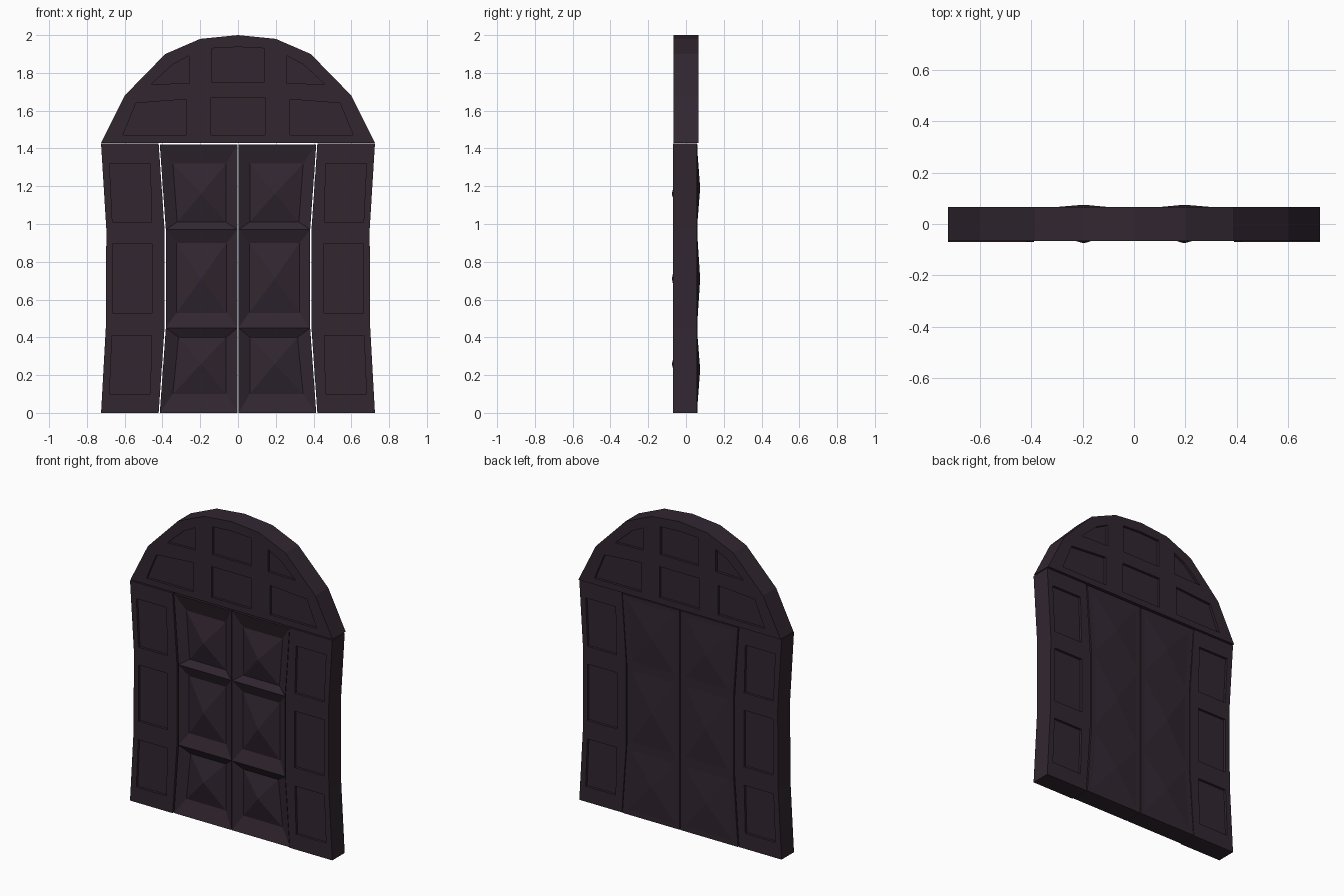
import bpy
import bmesh

cube = bpy.data.objects.get("Cube")
if cube:
    bpy.data.objects.remove(cube, do_unlink=True)

# Single dark plum colour
wood = bpy.data.materials.new("dark plum wood")
wood.use_nodes = True
COLOUR = (0.031, 0.0195, 0.030, 1)
wood.diffuse_color = COLOUR
bsdf = wood.node_tree.nodes["Principled BSDF"]
bsdf.inputs["Base Color"].default_value = COLOUR
bsdf.inputs["Roughness"].default_value = 0.8


def finish(name, bm):
    bmesh.ops.remove_doubles(bm, verts=bm.verts, dist=0.0005)
    bmesh.ops.recalc_face_normals(bm, faces=bm.faces)
    mesh = bpy.data.meshes.new(name)
    bm.to_mesh(mesh)
    bm.free()
    mesh.materials.append(wood)
    bpy.context.collection.objects.link(bpy.data.objects.new(name, mesh))


def ring(bm, pts, y):
    return [bm.verts.new((x, y, z)) for x, z in pts]


def bridge(bm, a, b):
    n = len(a)
    for i in range(n):
        j = (i + 1) % n
        bm.faces.new((a[i], a[j], b[j], b[i]))


def loop_edges(bm, vs):
    return [bm.edges.new((vs[i], vs[(i + 1) % len(vs)])) for i in range(len(vs))]


def slab(name, outline, panels, y_front, y_back, depth=0.016):
    """Flat slab with sunken panels on the front and the back."""
    bm = bmesh.new()
    rims = []
    for y, inward in ((y_front, depth), (y_back, -depth)):
        rim = ring(bm, outline, y)
        rims.append(rim)
        mouths = [ring(bm, p, y) for p in panels]
        edges = loop_edges(bm, rim)
        for m in mouths:
            edges += loop_edges(bm, m)
        bmesh.ops.triangle_fill(bm, edges=edges, use_beauty=True,
                                normal=(0, -1 if inward > 0 else 1, 0))
        for p, m in zip(panels, mouths):
            floor = ring(bm, p, y + inward)
            bridge(bm, m, floor)
            bm.faces.new(floor)
    bridge(bm, *rims)
    finish(name, bm)


def flip(pts, s):
    return [(s * x, z) for x, z in pts]


# Arched top
half = [(0.725, 1.43), (0.60, 1.68), (0.385, 1.90), (0.20, 1.98)]
arch = half + [(0, 2.0)] + flip(half[::-1], -1)
low_side = [(0.275, 1.47), (0.61, 1.47), (0.54, 1.64), (0.275, 1.66)]
high_side = [(0.26, 1.745), (0.46, 1.74), (0.345, 1.845), (0.26, 1.89)]
arch_panels = [
    [(-0.143, 1.47), (0.143, 1.47), (0.143, 1.67), (-0.143, 1.67)],
    [(-0.138, 1.75), (0.138, 1.75), (0.138, 1.93), (0, 1.937), (-0.138, 1.93)],
]
for s in (1, -1):
    arch_panels += [flip(low_side, s), flip(high_side, s)]
slab("arched_top", arch, arch_panels, -0.066, 0.067)

# Side panels
side = [(0.42, 0), (0.725, 0), (0.70, 0.45), (0.697, 0.97), (0.725, 1.425),
        (0.42, 1.425), (0.389, 0.97), (0.389, 0.45)]
side_panels = [
    [(0.465, 0.10), (0.68, 0.10), (0.667, 0.41), (0.457, 0.41)],
    [(0.455, 0.53), (0.665, 0.53), (0.665, 0.895), (0.455, 0.895)],
    [(0.457, 1.01), (0.665, 1.01), (0.68, 1.32), (0.465, 1.32)],
]
for s, label in ((1, "left"), (-1, "right")):
    slab(label + "_side_panel", flip(side, s),
         [flip(p, s) for p in side_panels], -0.07, 0.057)

# Doors: sunken pyramids in front, shallow raised pyramids behind
levels = [(0, 0.414), (0.45, 0.382), (0.97, 0.382), (1.42, 0.414)]
IN = 0.003
fronts = [
    [(0.063, 0.10), (0.345, 0.10), (0.315, 0.40), (0.063, 0.40)],
    [(0.06, 0.53), (0.325, 0.53), (0.325, 0.90), (0.06, 0.90)],
    [(0.063, 1.01), (0.322, 1.01), (0.345, 1.32), (0.063, 1.32)],
]
apex_front = [0.26, 0.71, 1.16]
apex_back = [0.23, 0.71, 1.19]


def cone(bm, base, tip):
    v = bm.verts.new(tip)
    for i in range(4):
        bm.faces.new((base[i], base[(i + 1) % 4], v))


def door(name, s):
    bm = bmesh.new()
    front, mid, back = -0.064, -0.035, 0.06
    for i in range(3):
        (z0, x0), (z1, x1) = levels[i], levels[i + 1]
        cell = flip([(IN, z0), (x0, z0), (x1, z1), (IN, z1)], s)
        # Bevelled frame and pyramid
        a, b = ring(bm, cell, front), ring(bm, flip(fronts[i], s), mid)
        bridge(bm, a, b)
        cone(bm, b, (s * 0.195, -0.075, apex_front[i]))
        # Back face with low pyramid
        c = ring(bm, cell, back)
        inset = flip([(0.035, z0 + 0.03), (x0 - 0.035, z0 + 0.03),
                      (x1 - 0.035, z1 - 0.03), (0.035, z1 - 0.03)], s)
        d = ring(bm, inset, back)
        bridge(bm, c, d)
        cone(bm, d, (s * 0.195, 0.075, apex_back[i]))
        # Outer walls of this cell
        walls = [1, 3] + ([0] if i == 0 else []) + ([2] if i == 2 else [])
        for k in walls:
            j = (k + 1) % 4
            bm.faces.new((a[k], a[j], c[j], c[k]))
    finish(name, bm)


door("left_door", 1)
door("right_door", -1)
